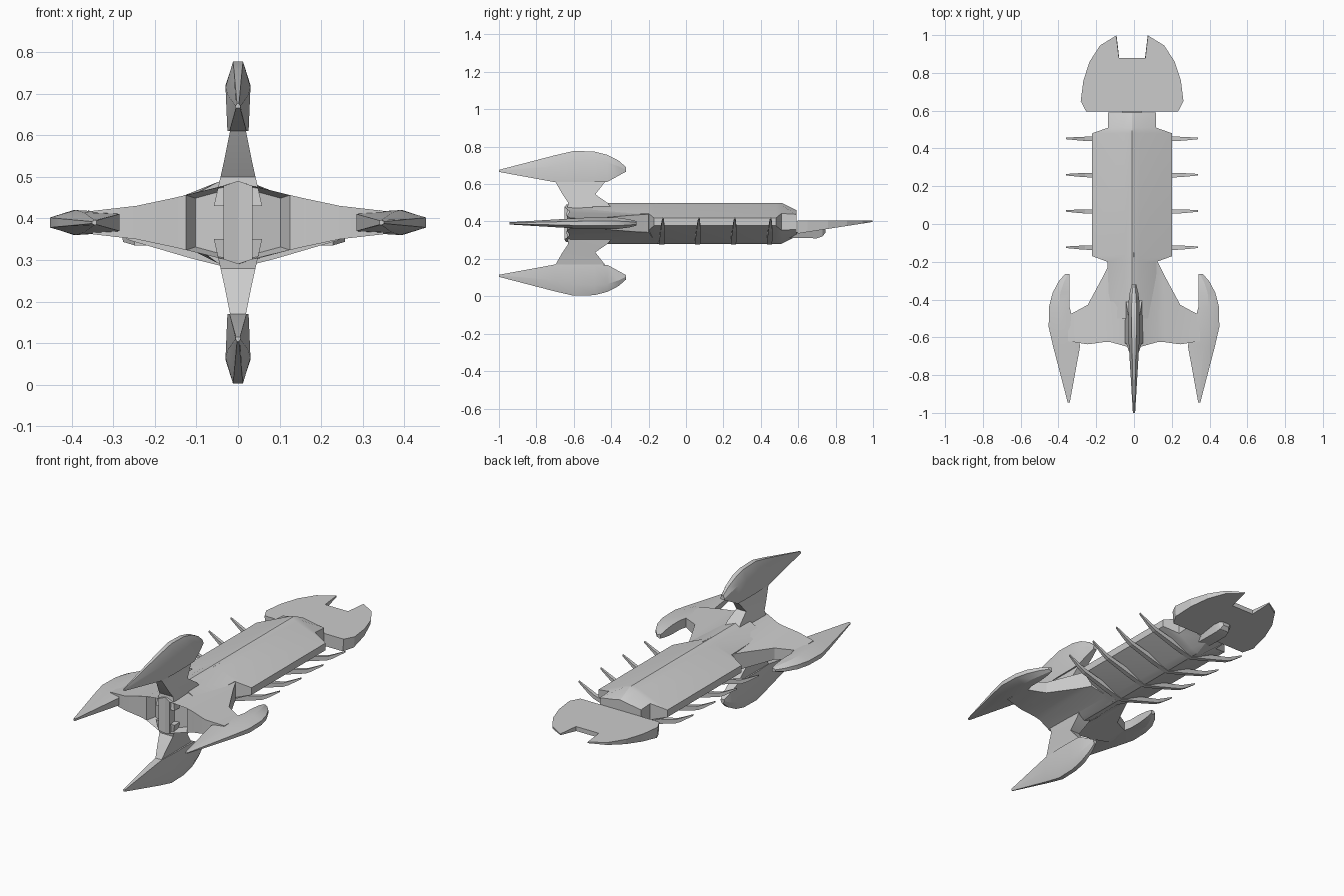
import bpy, bmesh, math
from mathutils import Matrix, Vector

if "Cube" in bpy.data.objects:
    bpy.data.objects.remove(bpy.data.objects["Cube"])

grey = bpy.data.materials.new("hull_grey")
grey.use_nodes = True
COLOUR = (0.6, 0.6, 0.6, 1)
grey.diffuse_color = COLOUR
grey.node_tree.nodes["Principled BSDF"].inputs["Base Color"].default_value = COLOUR

AXIS_Z = 0.39   # height of the long axis
SHIFT = -0.01   # hull and head sit slightly to one side


def finish(name, bm, matrix, smooth=True):
    """Turn a bmesh into a placed, shaded object."""
    bm.transform(matrix)
    bmesh.ops.recalc_face_normals(bm, faces=bm.faces)
    mesh = bpy.data.meshes.new(name)
    bm.to_mesh(mesh)
    bm.free()
    mesh.materials.append(grey)
    obj = bpy.data.objects.new(name, mesh)
    bpy.context.collection.objects.link(obj)
    if smooth:
        bpy.ops.object.select_all(action='DESELECT')
        obj.select_set(True)
        bpy.context.view_layer.objects.active = obj
        bpy.ops.object.shade_smooth_by_angle(angle=math.radians(25))
    return obj


def loft(rings):
    """Skin a row of matching closed rings and cap both ends."""
    bm = bmesh.new()
    rows = [[bm.verts.new(p) for p in ring] for ring in rings]
    n = len(rows[0])
    for a, b in zip(rows, rows[1:]):
        for i in range(n):
            j = (i + 1) % n
            bm.faces.new((a[i], a[j], b[j], b[i]))
    bm.faces.new(rows[0])
    bm.faces.new(rows[-1])
    return bm


def around(angle, x=0):
    """Rotate a part built along +z around the long axis."""
    return Matrix.Translation((x, 0, AXIS_Z)) @ Matrix.Rotation(math.radians(angle), 4, 'Y')


# Main hull: ridged section, wide side flanges, narrow neck
def hull_ring(y, width, side, apex):
    half = [(0, apex), (0.04, apex * 0.88), (width, side + 0.008), (width, 0.008 - side),
            (0.04, -apex * 0.88), (0, -apex)]
    pts = half + [(-x, z) for x, z in reversed(half[1:-1])]
    return [(x, y, z) for x, z in pts]


hull = [(-0.5, 0.12, 0.045, 0.11), (-0.2, 0.13, 0.045, 0.11), (-0.17, 0.212, 0.02, 0.11),
        (0.48, 0.212, 0.02, 0.11), (0.51, 0.127, 0.045, 0.11), (0.59, 0.127, 0.04, 0.07)]
finish("hull", loft([hull_ring(*s) for s in hull]), around(0, SHIFT))


# Pylons: sections are radius, front y, back y, front and back half thickness
def pylon(name, sections, angle, recess):
    rings = [[(-hf, yf, r), (hf, yf, r), (hb, yb, r), (-hb, yb, r)]
             for r, yf, yb, hf, hb in sections]
    bm = loft(rings)
    if recess:
        bm.normal_update()
        bmesh.ops.recalc_face_normals(bm, faces=bm.faces)
        panel = [f for f in bm.faces if f.normal.y < -0.8
                 and 0.05 < f.calc_center_median().z < 0.13]
        bmesh.ops.inset_individual(bm, faces=panel, thickness=0.012, depth=-0.05)
    finish(name, bm, around(angle))


wing = [(0, -0.15, -0.64, 0.108, 0.1), (0.035, -0.17, -0.65, 0.09, 0.088),
        (0.125, -0.2, -0.625, 0.048, 0.066), (0.16, -0.27, -0.625, 0.045, 0.058),
        (0.245, -0.428, -0.637, 0.032, 0.04), (0.35, -0.485, -0.62, 0.024, 0.028)]
fin = [(0.04, -0.36, -0.64, 0.05, 0.058), (0.11, -0.42, -0.63, 0.04, 0.042),
       (0.155, -0.485, -0.66, 0.03, 0.032), (0.225, -0.43, -0.7, 0.016, 0.018)]
for side, angle in (("left", 90), ("right", -90)):
    pylon(side + "_wing", wing, angle, True)
for side, angle in (("top", 0), ("bottom", 180)):
    pylon(side + "_fin", fin, angle, False)

# Nacelles: y, inner, middle and outer radius, half width
nacelle = [(-1, 0.275, 0.28, 0.286, 0.006), (-0.7, 0.22, 0.305, 0.364, 0.024),
           (-0.6, 0.22, 0.325, 0.387, 0.03), (-0.49, 0.22, 0.33, 0.384, 0.03),
           (-0.42, 0.222, 0.325, 0.366, 0.03), (-0.36, 0.255, 0.305, 0.335, 0.022),
           (-0.32, 0.277, 0.285, 0.3, 0.012)]


def make_nacelle(name, angle, dy, dr, trim):
    rings = []
    for y, inner, mid, outer, w in nacelle:
        if trim and y > -0.65:
            inner = 0.25 if y < -0.55 else max(inner, 0.277)
        half = [(w * 0.4, outer + dr), (w, mid + dr), (w * 0.85, inner + dr)]
        pts = half + [(-x, r) for x, r in reversed(half)]
        rings.append([(x, y + dy, r) for x, r in pts])
    finish(name, loft(rings), around(angle))


make_nacelle("top_nacelle", 0, 0, 0, False)
make_nacelle("bottom_nacelle", 180, 0, 0, False)
make_nacelle("left_nacelle", 90, 0.055, 0.065, True)
make_nacelle("right_nacelle", -90, 0.055, 0.065, True)

# Ribs under the hull with upturned tips: x, z, half depth, half height
rib = [(0, -0.098, 0.014, 0.014), (0.1, -0.073, 0.014, 0.014),
       (0.25, -0.032, 0.011, 0.011), (0.285, -0.014, 0.009, 0.01), (0.35, 0.026, 0.004, 0.004)]
for i in range(4):
    y = -0.13 + i * 0.192
    for side, s in (("left", 1), ("right", -1)):
        rings = [[(s * x, y - d + x * 0.02, z - h), (s * x, y + d + x * 0.02, z - h),
                  (s * x, y + d + x * 0.02, z + h), (s * x, y - d + x * 0.02, z + h)]
                 for x, z, d, h in rib]
        finish(f"{side}_rib_{i + 1}", loft(rings), around(0, SHIFT), False)

# Head plate: flat top, wedge underside, notched front
half = [(0.07, 0.88), (0.084, 0.998), (0.17, 0.945), (0.225, 0.86), (0.258, 0.76),
        (0.272, 0.65), (0.243, 0.595)]
outline = half + [(-x, y) for x, y in reversed(half)]
top = [(x, y, 0.014) for x, y in outline]
under = [(x * 0.98, y, -0.055 + (y - 0.595) * 0.155) for x, y in outline]
finish("head_plate", loft([top, under]), around(0, SHIFT), False)

# Small pod under the head
pod = [(0.56, 0.05, -0.05, -0.078), (0.7, 0.05, -0.03, -0.08), (0.73, 0.04, -0.03, -0.07),
       (0.745, 0.025, -0.03, -0.05)]
rings = [[(-w, y, a), (w, y, a), (w * 0.7, y, b), (-w * 0.7, y, b)] for y, w, a, b in pod]
finish("chin_pod", loft(rings), around(0, SHIFT))
